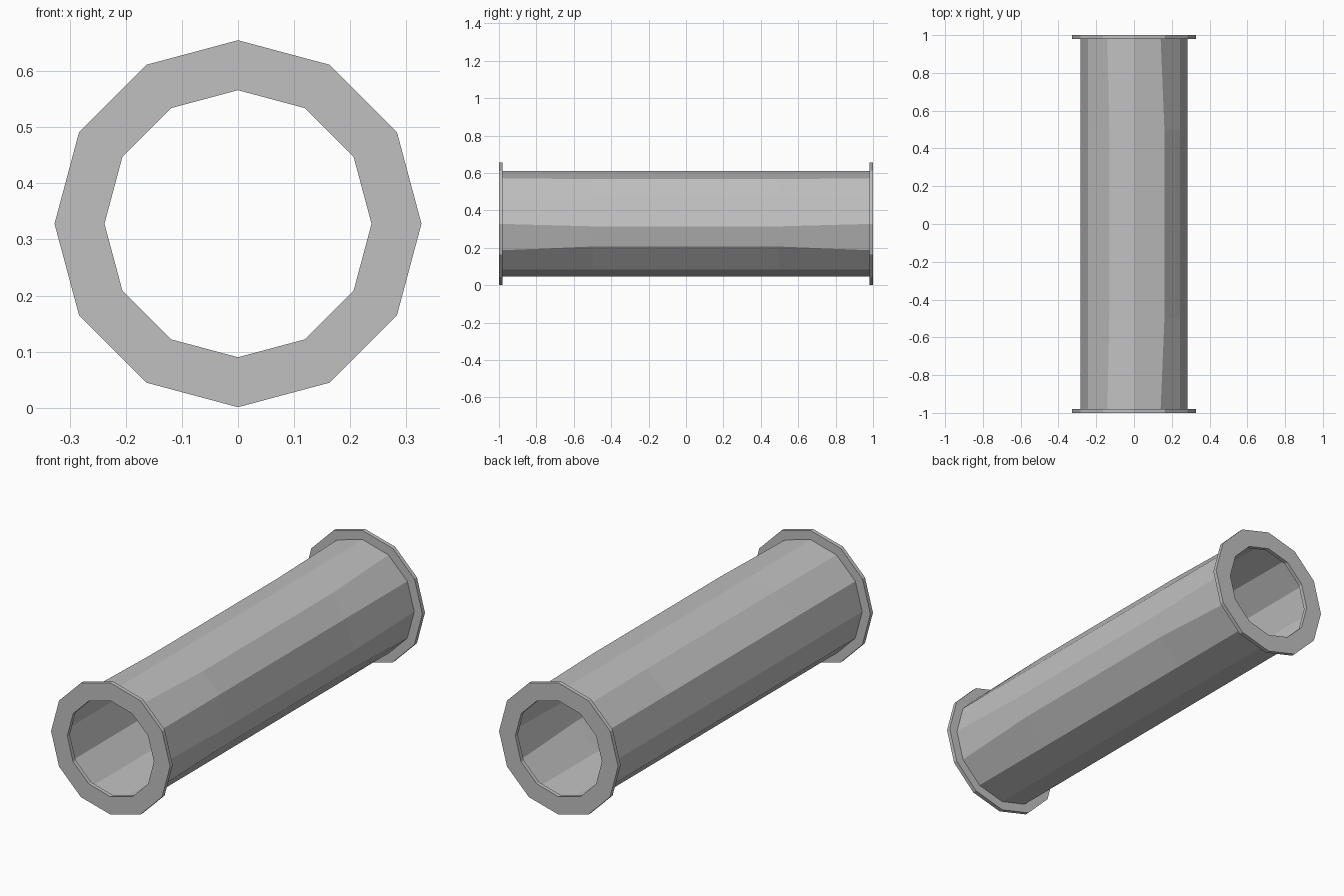
import bpy
import bmesh
from math import cos, sin, radians

SIDES = 12
CENTRE_Z = 0.328

cube = bpy.data.objects.get("Cube")
if cube:
    bpy.data.objects.remove(cube, do_unlink=True)

# One plain grey for the whole pipe
grey = bpy.data.materials.new("plain grey")
grey.use_nodes = True
colour = (0.53, 0.53, 0.53, 1)
grey.diffuse_color = colour
grey.node_tree.nodes["Principled BSDF"].inputs["Base Color"].default_value = colour


def ring(bm, radius, y, shifts=None):
    """Add a twelve-sided ring around the y axis, with optional nudges by angle."""
    verts = []
    for i in range(SIDES):
        angle = i * 360 // SIDES
        dx, dz = (shifts or {}).get(angle, (0, 0))
        a = radians(angle)
        verts.append(bm.verts.new((radius * cos(a) + dx, y,
                                   CENTRE_Z + radius * sin(a) + dz)))
    return verts


def bridge(bm, a, b):
    for i in range(SIDES):
        j = (i + 1) % SIDES
        bm.faces.new((a[i], a[j], b[j], b[i]))


def finish(bm, name):
    bmesh.ops.recalc_face_normals(bm, faces=bm.faces)
    mesh = bpy.data.meshes.new(name)
    bm.to_mesh(mesh)
    bm.free()
    mesh.materials.append(grey)
    obj = bpy.data.objects.new(name, mesh)
    bpy.context.collection.objects.link(obj)


# Long tube, slightly uneven along its middle
uneven = {0: (0, -0.013), 330: (0.008, 0.02), 60: (0.02, -0.005), 120: (0.01, -0.005)}
bm = bmesh.new()
loops = [ring(bm, 0.282, y, uneven if abs(y) < 0.9 else None)
         for y in (-0.985, -0.5, 0.5, 0.985)]
for a, b in zip(loops, loops[1:]):
    bridge(bm, a, b)
finish(bm, "tube")

# Flat collar at each end
for name, outer_y, inner_y in (("front_flange", -1, -0.98), ("back_flange", 1, 0.98)):
    bm = bmesh.new()
    loops = [ring(bm, 0.327, outer_y), ring(bm, 0.327, inner_y),
             ring(bm, 0.238, inner_y), ring(bm, 0.238, outer_y)]
    for k in range(4):
        bridge(bm, loops[k], loops[(k + 1) % 4])
    finish(bm, name)
